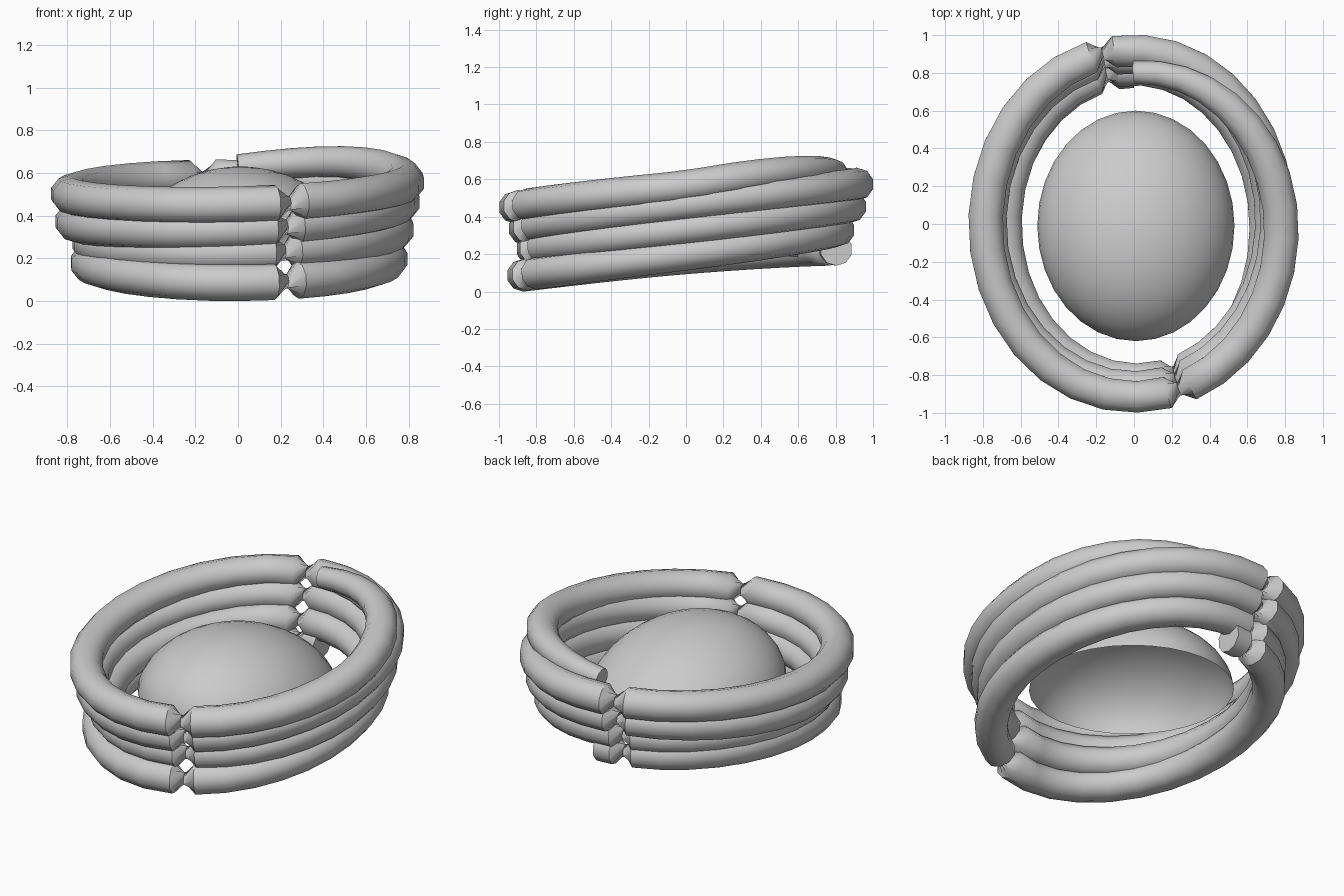
import bpy, bmesh, math
from mathutils import Vector

if "Cube" in bpy.data.objects:
    bpy.data.objects.remove(bpy.data.objects["Cube"])

grey = bpy.data.materials.new("light grey")
grey.diffuse_color = (0.6, 0.6, 0.6, 1)
grey.use_nodes = True
grey.node_tree.nodes["Principled BSDF"].inputs["Base Color"].default_value = grey.diffuse_color


def finish(name, bm, angle):
    bmesh.ops.recalc_face_normals(bm, faces=bm.faces[:])
    me = bpy.data.meshes.new(name)
    bm.to_mesh(me)
    bm.free()
    ob = bpy.data.objects.new(name, me)
    bpy.context.collection.objects.link(ob)
    me.materials.append(grey)
    bpy.ops.object.select_all(action='DESELECT')
    ob.select_set(True)
    bpy.context.view_layer.objects.active = ob
    bpy.ops.object.shade_smooth_by_angle(angle=math.radians(angle))
    return ob


# Coil path: (radius factor, height) at every quarter turn, starting at the back
A, B, TILT = 0.788, 0.913, 0.085
KEYS = [(.88, .225), (.88, .18), (.955, .087), (.892, .20),
        (.895, .33), (.87, .27), (.90, .225), (.93, .335),
        (.965, .455), (.972, .37), (.945, .335), (.965, .465),
        (1.007, .575), (.997, .50), (1.003, .45), (.99, .56),
        (.88, .625)]
# heights are blended relative to the tilted plane of the coil
FLAT = [(f, z - TILT * B * f * (1, 0, -1, 0)[i % 4]) for i, (f, z) in enumerate(KEYS)]


def path(deg):
    t = deg / 90
    i = max(0, min(int(t), len(FLAT) - 2))
    u = t - i
    p = [FLAT[max(0, min(k, len(FLAT) - 1))] for k in range(i - 1, i + 3)]
    f, z = [0.5 * (2 * b + (c - a) * u + (2 * a - 5 * b + 4 * c - d) * u * u
                   + (3 * b - a - 3 * c + d) * u ** 3) for a, b, c, d in zip(*p)]
    if i == 15:
        z += 0.035 * math.sin(math.pi * u)   # last quarter arches upward
    a = math.radians(deg)
    y = B * f * math.cos(a)
    return Vector((-A * f * math.sin(a), y, z + TILT * y))


# Stations along the coil; each half turn has one twisted pinch
PINCHES = [turn * 360 + d for turn in range(4) for d in (12, 197.5)]
GAP, STEPS = 4.5, 15
stations = [(0.0, 1.0, 0.0)]                # (degrees, scale, twist)
for n, pinch in enumerate(PINCHES):
    w = n * math.pi
    stations += [(pinch - GAP, 1.0, w), (pinch, 0.4, w + math.pi / 2)]
    lo = pinch + GAP
    hi = PINCHES[n + 1] - GAP if n < 7 else 1440
    count = STEPS if n < 7 else STEPS + 1
    for k in range(count):
        deg = lo + (hi - lo) * k / STEPS
        taper = 1 - 0.28 * max(0, (deg - 1370) / 70)   # free end narrows
        stations.append((deg, taper, w + math.pi))

# Coiled tube, slightly wider along the two sides
SIDES, R = 10, 0.087
bm = bmesh.new()
rings = []
for deg, scale, twist in stations:
    c = path(deg)
    tan = (path(deg + 1) - path(deg - 1)).normalized()
    out = tan.cross(Vector((0, 0, 1))).normalized()
    up = out.cross(tan)
    wide = 1 + 0.1 * abs(math.sin(math.radians(deg)))
    ring = []
    for k in range(SIDES):
        a = 2 * math.pi * (k + 0.5) / SIDES + twist
        ring.append(bm.verts.new(
            c + (out * math.cos(a) * wide + up * math.sin(a)) * R * scale))
    rings.append(ring)
for r0, r1 in zip(rings, rings[1:]):
    for k in range(SIDES):
        j = (k + 1) % SIDES
        bm.faces.new((r0[k], r0[j], r1[j], r1[k]))
bm.faces.new(rings[0])
bm.faces.new(rings[-1])
finish("coiled_rope", bm, 50)

# Hollow dome inside the coil: half an ellipsoid, open below, leaning to the back
RX, RY, BASE, H, LEAN = 0.522, 0.61, 0.25, 0.375, -0.11
SEG, ROWS = 32, 10
bm = bmesh.new()
top = bm.verts.new((0.01, -0.01, BASE + H))
prev = None
for i in range(1, ROWS + 1):
    p = math.pi / 2 * i / ROWS
    lift = H * max(0.0, math.cos(p)) ** 1.12
    ring = []
    for k in range(SEG):
        a = 2 * math.pi * k / SEG
        x = RX * math.sin(p) * math.cos(a)
        y = RY * math.sin(p) * math.sin(a)
        ring.append(bm.verts.new((x + 0.01, y - 0.01, BASE + lift + LEAN * y)))
    for k in range(SEG):
        j = (k + 1) % SEG
        if prev is None:
            bm.faces.new((top, ring[k], ring[j]))
        else:
            bm.faces.new((prev[k], ring[k], ring[j], prev[j]))
    prev = ring
finish("dome", bm, 40)
